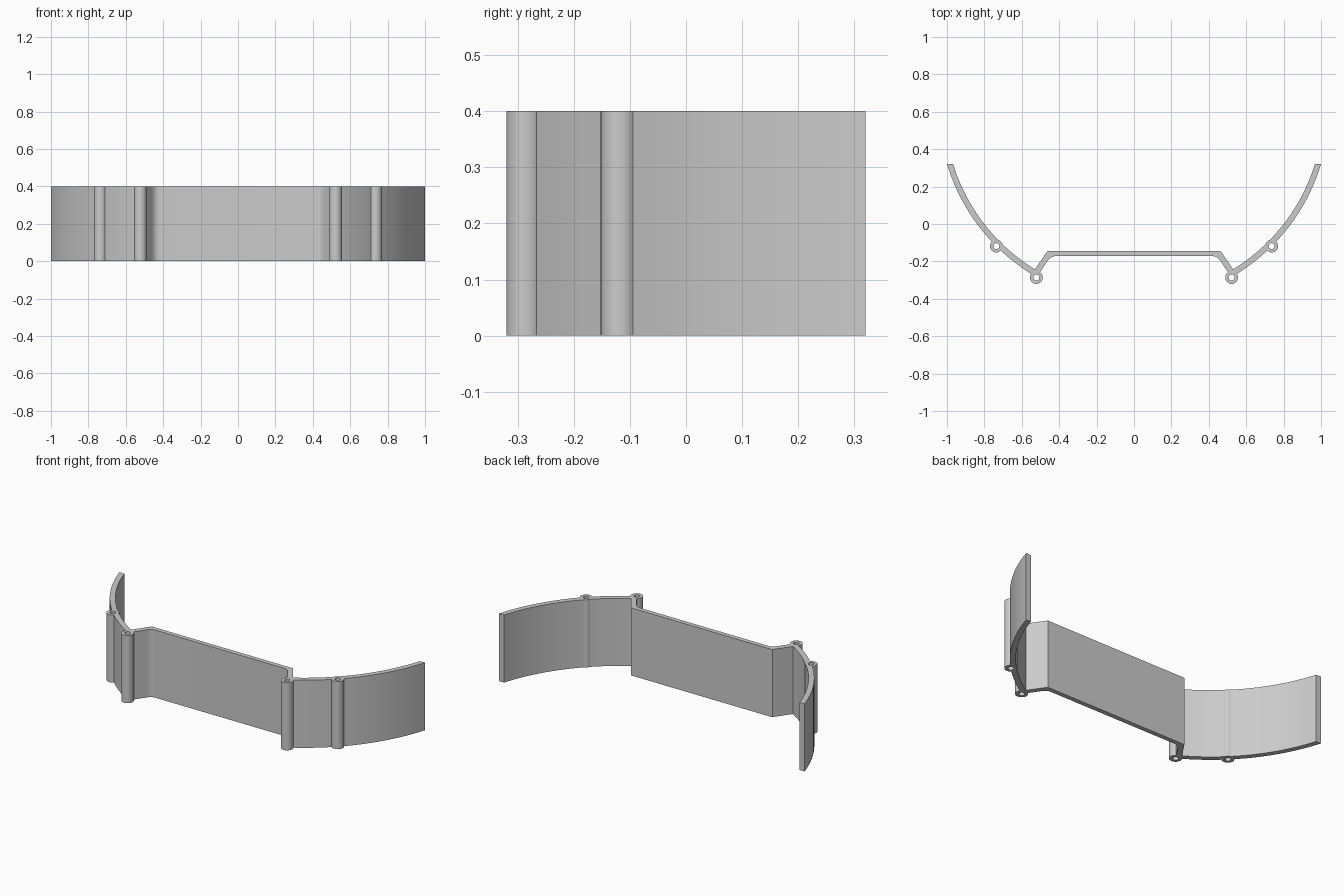
import bpy, bmesh, math

cube = bpy.data.objects.get("Cube")
if cube:
    bpy.data.objects.remove(cube, do_unlink=True)

HEIGHT = 0.4
ARC_Y = 0.621                      # centre of the curved wings
R_IN, R_OUT = 1.013, 1.044
TIP_Y, BACK, FRONT = 0.32, -0.145, -0.172
TUBES = [(0.522, -0.286), (0.736, -0.118)]
TUBE_R, HOLE_R = 0.034, 0.016

grey = bpy.data.materials.new("light grey")
grey.use_nodes = True
grey.diffuse_color = (0.6, 0.6, 0.6, 1)
grey.node_tree.nodes["Principled BSDF"].inputs["Base Color"].default_value = (0.6, 0.6, 0.6, 1)


def extrude(name, outline, z0, z1):
    """Upright prism from a flat outline."""
    bm = bmesh.new()
    base = bm.faces.new([bm.verts.new((x, y, z0)) for x, y in outline])
    top = bmesh.ops.extrude_face_region(bm, geom=[base])["geom"]
    bmesh.ops.translate(bm, vec=(0, 0, z1 - z0),
                        verts=[v for v in top if isinstance(v, bmesh.types.BMVert)])
    bmesh.ops.recalc_face_normals(bm, faces=bm.faces)
    mesh = bpy.data.meshes.new(name)
    bm.to_mesh(mesh)
    bm.free()
    mesh.materials.append(grey)
    obj = bpy.data.objects.new(name, mesh)
    bpy.context.collection.objects.link(obj)
    return obj


def circle(x, y, r, n=32):
    return [(x + r * math.cos(math.tau * i / n), y + r * math.sin(math.tau * i / n))
            for i in range(n)]


def wing_arc(r, x_start, n=24):
    """Arc from the hinge at x_start out to the flat-cut tip."""
    a0 = -math.acos(x_start / r)
    a1 = math.asin((TIP_Y - ARC_Y) / r)
    angles = [a0 + (a1 - a0) * i / n for i in range(n + 1)]
    return [(r * math.cos(a), ARC_Y + r * math.sin(a)) for a in angles]


def fillet(a, corner, b, n=6):
    """Rounded corner between a and b."""
    return [tuple((1 - t) ** 2 * p + 2 * t * (1 - t) * q + t * t * s
                  for p, q, s in zip(a, corner, b))
            for t in (i / n for i in range(n + 1))]


def combine(target, cutter, operation):
    mod = target.modifiers.new(operation, "BOOLEAN")
    mod.operation, mod.solver, mod.object = operation, "EXACT", cutter
    bpy.context.view_layer.objects.active = target
    bpy.ops.object.modifier_apply(modifier=mod.name)
    bpy.data.objects.remove(cutter, do_unlink=True)


# Strap: flat middle plate, angled webs and curved wings in one mirrored outline
half = [(0.463, BACK)]
half += wing_arc(R_IN, 0.53)
half += reversed(wing_arc(R_OUT, 0.53))
half += [(0.509, -0.267)]
half += fillet((0.461, -0.196), (0.445, FRONT), (0.42, FRONT))
outline = half + [(-x, y) for x, y in reversed(half)]
strap = extrude("strap", outline, 0, HEIGHT)

# Hinge tubes and their through holes
places = [(side * x, y) for x, y in TUBES for side in (-1, 1)]
for x, y in places:
    combine(strap, extrude("hinge_tube", circle(x, y, TUBE_R), 0, HEIGHT), "UNION")
for x, y in places:
    combine(strap, extrude("tube_hole", circle(x, y, HOLE_R), -0.1, HEIGHT + 0.1), "DIFFERENCE")

bpy.ops.object.select_all(action="DESELECT")
strap.select_set(True)
bpy.context.view_layer.objects.active = strap
bpy.ops.object.shade_smooth_by_angle(angle=math.radians(25))
